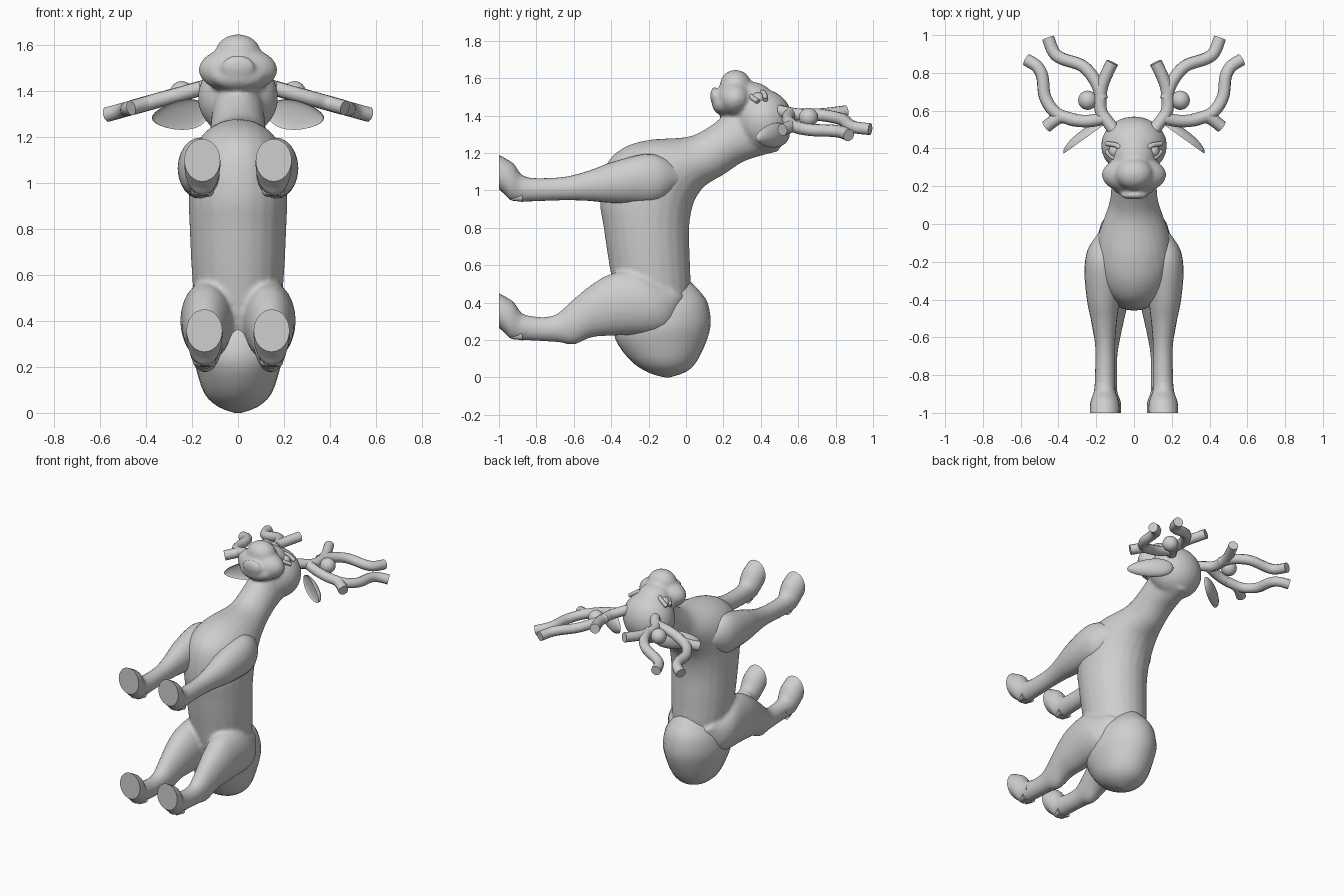
import bpy, bmesh, math
from mathutils import Vector, Matrix

if "Cube" in bpy.data.objects:
    bpy.data.objects.remove(bpy.data.objects["Cube"])

grey = bpy.data.materials.new("plain_grey")
grey.diffuse_color = (0.62, 0.62, 0.62, 1)
grey.use_nodes = True
grey.node_tree.nodes["Principled BSDF"].inputs["Base Color"].default_value = grey.diffuse_color


def spline(rows, steps=4):
    """Smooth interpolation through rows of numbers."""
    out = []
    for i in range(len(rows) - 1):
        a, b, c, d = (rows[max(i - 1, 0)], rows[i], rows[i + 1], rows[min(i + 2, len(rows) - 1)])
        for k in range(steps):
            t = k / steps
            out.append([0.5 * (2 * q + (r - p) * t + (2 * p - 5 * q + 4 * r - s) * t * t
                               + (3 * q - p - 3 * r + s) * t ** 3) for p, q, r, s in zip(a, b, c, d)])
    return out + [list(rows[-1])]


def loft(bm, rows, side=1, n=24, steps=4):
    """Elliptical rings; row = y, z of one edge, y, z of the other edge, x centre, x radius."""
    rings = []
    for ya, za, yb, zb, xc, rx in spline(rows, steps):
        ring = []
        for i in range(n):
            t = 2 * math.pi * i / n
            c = math.cos(t) / 2
            ring.append(bm.verts.new((side * (xc + rx * math.sin(t)),
                                      (ya + yb) / 2 + (ya - yb) * c, (za + zb) / 2 + (za - zb) * c)))
        rings.append(ring)
    faces = [bm.faces.new((p[i], p[(i + 1) % n], q[(i + 1) % n], q[i]))
             for p, q in zip(rings, rings[1:]) for i in range(n)]
    faces += [bm.faces.new(rings[0]), bm.faces.new(rings[-1])]
    bmesh.ops.recalc_face_normals(bm, faces=faces)


def ball(bm, centre, radii, u=24, v=16):
    m = Matrix.Translation(centre) @ Matrix.Diagonal((*radii, 1))
    return bmesh.ops.create_uvsphere(bm, u_segments=u, v_segments=v, radius=1, matrix=m)["verts"]


def finish(ob, angle=40, mirror=False):
    bpy.ops.object.select_all(action='DESELECT')
    ob.select_set(True)
    bpy.context.view_layer.objects.active = ob
    bpy.ops.object.shade_smooth_by_angle(angle=math.radians(angle))
    if mirror:
        m = ob.modifiers.new("mirror", 'MIRROR')
        m.use_mirror_merge = False
    return ob


def make(name, bm, angle=40, mirror=False):
    me = bpy.data.meshes.new(name)
    bm.to_mesh(me)
    bm.free()
    me.materials.append(grey)
    ob = bpy.data.objects.new(name, me)
    bpy.context.collection.objects.link(ob)
    return finish(ob, angle, mirror)


def tubes(name, paths, radius):
    """Round tubes along smooth paths, mirrored left and right."""
    cu = bpy.data.curves.new(name, 'CURVE')
    cu.dimensions = '3D'
    cu.bevel_depth, cu.bevel_resolution, cu.use_fill_caps = radius, 3, True
    for path in paths:
        pts = spline(path, 5)
        s = cu.splines.new('POLY')
        s.points.add(len(pts) - 1)
        for p, co in zip(s.points, pts):
            p.co = (*co, 1)
    cu.materials.append(grey)
    ob = bpy.data.objects.new(name, cu)
    bpy.context.collection.objects.link(ob)
    bpy.ops.object.select_all(action='DESELECT')
    ob.select_set(True)
    bpy.context.view_layer.objects.active = ob
    bpy.ops.object.convert(target='MESH')
    finish(bpy.context.object, 50, True)


# Torso, neck, hind legs and head, blended into one skin
bm = bmesh.new()
loft(bm, [(-.30, .25, -.05, .22, 0, .12), (-.37, .40, .02, .42, 0, .18), (-.41, .60, .022, .60, 0, .20),
          (-.44, .80, .017, .80, 0, .21), (-.46, .95, .04, .93, 0, .215), (-.43, 1.13, .08, 1.0, 0, .21),
          (-.34, 1.225, .11, 1.03, 0, .195), (-.20, 1.27, .14, 1.05, 0, .17), (0, 1.285, .21, 1.09, 0, .13),
          (.10, 1.325, .30, 1.15, 0, .12), (.20, 1.40, .40, 1.185, 0, .115), (.27, 1.47, .50, 1.21, 0, .11)])
for side in (1, -1):
    loft(bm, [(-.13, .50, 0, .43, .09, .08), (-.26, .57, -.10, .25, .13, .115), (-.40, .555, -.35, .225, .135, .11),
              (-.50, .50, -.50, .215, .14, .09), (-.60, .42, -.60, .175, .142, .07),
              (-.70, .335, -.68, .188, .143, .056), (-.80, .325, -.80, .195, .143, .054),
              (-.89, .345, -.89, .20, .144, .056)], side)
ball(bm, (0, .415, 1.37), (.175, .155, .17))       # skull
ball(bm, (0, .35, 1.48), (.115, .12, .10))         # bridge
ball(bm, (0, .26, 1.49), (.172, .10, .10))         # muzzle
ball(bm, (0, .265, 1.56), (.10, .085, .085))       # nose
ball(bm, (0, .205, 1.46), (.12, .065, .06))        # jaw
ball(bm, (0, .152, 1.505), (.075, .022, .05))      # lower lip
body = make("body", bm, 60)
r = body.modifiers.new("blend", 'REMESH')
r.mode, r.voxel_size, r.use_smooth_shade = 'VOXEL', .012, True
s = body.modifiers.new("soften", 'SMOOTH')
s.factor, s.iterations = .5, 6

# Rump
bm = bmesh.new()
loft(bm, [(-.06, .51, .02, .515, 0, .06), (-.30, .42, .07, .465, 0, .14), (-.36, .35, .115, .40, 0, .185),
          (-.385, .25, .132, .30, 0, .20), (-.36, .17, .115, .21, 0, .182), (-.28, .075, .06, .09, 0, .145),
          (-.19, .022, 0, .03, 0, .085), (-.11, .0, -.09, .0, 0, .015)], steps=3)
make("rump", bm)

# Front legs
bm = bmesh.new()
loft(bm, [(-.02, 1.11, -.06, 1.0, .13, .05), (-.12, 1.175, -.15, .935, .16, .085), (-.22, 1.195, -.29, .93, .165, .097),
          (-.40, 1.15, -.42, .935, .163, .085), (-.52, 1.105, -.53, .945, .158, .066),
          (-.65, 1.072, -.65, .948, .153, .052), (-.80, 1.065, -.80, .943, .153, .053),
          (-.88, 1.075, -.88, .94, .154, .055)])
make("front_leg", bm, mirror=True)

# Hooves with dewclaws
for name, dx, dz in (("front_hoof", .155, 0), ("hind_hoof", .146, -.74)):
    bm = bmesh.new()
    loft(bm, [(y1, z1 + dz, y2, z2 + dz, dx, rx) for y1, z1, y2, z2, rx in
              ((-.83, 1.065, -.85, .945, .052), (-.88, 1.085, -.90, .942, .058), (-.92, 1.14, -.94, .95, .072),
               (-.955, 1.165, -.965, .975, .078), (-1, 1.19, -1, 1.005, .078))])
    for off in (-.025, .025):
        m = Matrix.Translation((dx + off, -.905, .958 + dz)) @ Matrix.Rotation(math.radians(100), 4, 'X')
        bmesh.ops.create_cone(bm, cap_ends=True, segments=10, radius1=.026, radius2=.005, depth=.06, matrix=m)
    make(name, bm, mirror=True)

# Ears: leaf shaped, cupped on the front
bm = bmesh.new()
ball(bm, (0, 0, 0), (1, 1, 1))
u = Vector((.81, -.58, -.09)).normalized()
w = Vector((-.58, -.81, 0)).normalized()
v = w.cross(u)
for p in bm.verts:
    a, b, c = p.co
    c = c * -.35 if c > 0 else c
    b *= 1 - .25 * a
    p.co = Vector((.25, .46, 1.293)) + u * a * .15 + v * b * .064 + w * c * .045
bmesh.ops.recalc_face_normals(bm, faces=bm.faces)
make("ear", bm, 50, True)


# Antlers lie on a plane sloping down outward
def on_plane(*pts):
    return [(x, y, 1.455 - .28 * x) for x, y in pts]


tubes("antler", [
    on_plane((.07, .45), (.13, .53), (.175, .60), (.175, .70), (.155, .77), (.115, .855)),
    on_plane((.17, .66), (.20, .75), (.27, .835), (.38, .875), (.425, .91), (.455, .985)),
    on_plane((.15, .56), (.24, .545), (.32, .55), (.39, .565), (.465, .515)),
    on_plane((.31, .55), (.41, .585), (.47, .67), (.485, .78), (.515, .835), (.57, .87)),
], .033)

# Round ornaments on the antlers
bm = bmesh.new()
ball(bm, (.245, .655, 1.39), (.051,) * 3)
make("ornament", bm, mirror=True)

# Eyes and eyelids
bm = bmesh.new()
ball(bm, (.098, .385, 1.487), (.037,) * 3, 16, 10)
make("eye", bm, mirror=True)
tubes("eyelid", [
    [(.05, .375, 1.525), (.09, .415, 1.522), (.145, .425, 1.485)],
    [(.05, .375, 1.525), (.10, .347, 1.505), (.145, .385, 1.475)],
], .013)
